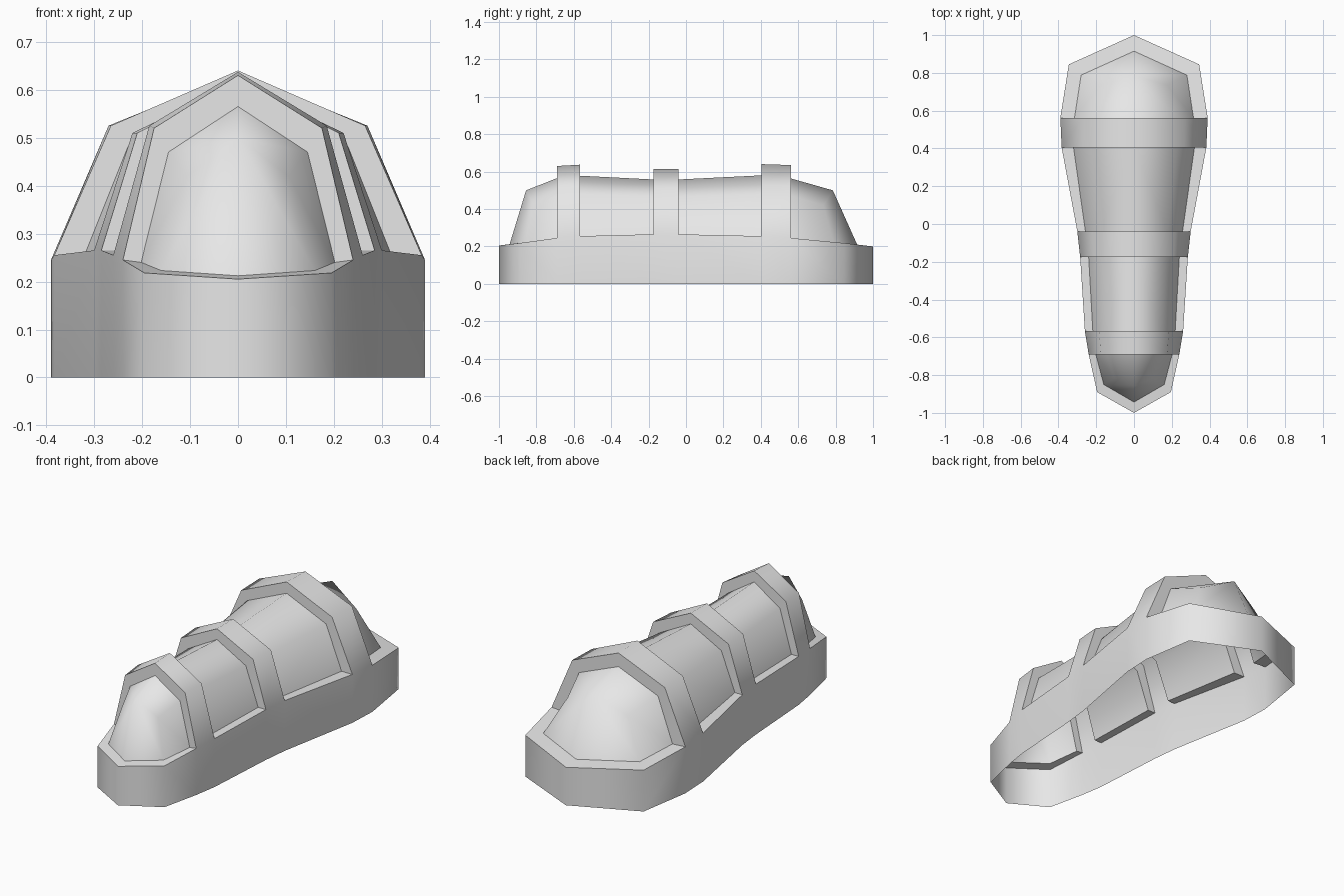
import bpy, bmesh, math
from mathutils import Vector

cube = bpy.data.objects.get("Cube")
if cube:
    bpy.data.objects.remove(cube, do_unlink=True)

grey = bpy.data.materials.new("light grey")
grey.use_nodes = True
grey.diffuse_color = (0.8, 0.8, 0.8, 1)
grey.node_tree.nodes["Principled BSDF"].inputs["Base Color"].default_value = (0.8, 0.8, 0.8, 1)


def build(name, faces, angle):
    """Make an object from half-side faces, mirrored across x = 0."""
    bm = bmesh.new()
    for f in faces:
        for side in (1, -1):
            bm.faces.new([bm.verts.new((x * side, y, z)) for x, y, z in f])
    bmesh.ops.remove_doubles(bm, verts=bm.verts, dist=0.0005)
    bmesh.ops.recalc_face_normals(bm, faces=bm.faces)
    mid = sum((v.co for v in bm.verts), Vector()) / len(bm.verts)
    mid.z = 0
    if sum(f.normal.dot(f.calc_center_median() - mid) * f.calc_area() for f in bm.faces) < 0:
        bmesh.ops.reverse_faces(bm, faces=bm.faces)
    mesh = bpy.data.meshes.new(name)
    bm.to_mesh(mesh)
    bm.free()
    mesh.materials.append(grey)
    obj = bpy.data.objects.new(name, mesh)
    bpy.context.collection.objects.link(obj)
    bpy.ops.object.select_all(action='DESELECT')
    obj.select_set(True)
    bpy.context.view_layer.objects.active = obj
    bpy.ops.object.shade_smooth_by_angle(angle=math.radians(angle))


def arch(y, base, shoulder, peak):
    """Half arch: base, shoulder and ridge points."""
    return [(base[0], y, base[1]), (shoulder[0], y, shoulder[1]), (0, y, peak)]


def strip(a, b):
    """Quads between two equal rows of points."""
    return [[a[i], a[i + 1], b[i + 1], b[i]] for i in range(len(a) - 1)]


# Rib edges and the sunken panel edge beside each one, front to back
ribs = [
    arch(-0.69, (0.24, 0.245), (0.175, 0.52), 0.63),
    arch(-0.567, (0.26, 0.255), (0.185, 0.525), 0.637),
    arch(-0.175, (0.285, 0.265), (0.21, 0.51), 0.615),
    arch(-0.04, (0.30, 0.265), (0.22, 0.51), 0.615),
    arch(0.405, (0.383, 0.255), (0.265, 0.525), 0.64),
    arch(0.562, (0.39, 0.245), (0.27, 0.525), 0.635),
]
insets = [
    arch(-0.69, (0.202, 0.24), (0.145, 0.47), 0.565),
    arch(-0.567, (0.218, 0.255), (0.15, 0.48), 0.578),
    arch(-0.175, (0.24, 0.265), (0.168, 0.465), 0.558),
    arch(-0.04, (0.257, 0.265), (0.178, 0.465), 0.558),
    arch(0.405, (0.32, 0.255), (0.23, 0.48), 0.58),
    arch(0.562, (0.315, 0.24), (0.23, 0.47), 0.563),
]

# Rounded ends: rim and panel foot points, corner then tip
front_rim = [(0.195, -0.89, 0.218), (0, -1, 0.205)]
front_foot = [(0.16, -0.85, 0.223), (0, -0.943, 0.212)]
front_crown = [(0.105, -0.815, 0.42), (0, -0.855, 0.5)]
back_rim = [(0.345, 0.845, 0.218), (0, 1, 0.2)]
back_foot = [(0.28, 0.788, 0.223), (0, 0.915, 0.21)]
back_crown = [(0.175, 0.735, 0.42), (0, 0.785, 0.5)]

# Frame: skirt wall, ribs, rib sides and ledges around the panels
rim = front_rim[::-1] + [r[0] for r in ribs] + back_rim
foot = front_foot[::-1] + [r[0] for r in insets] + back_foot
frame = strip(rim, [(x, y, 0) for x, y, z in rim])
for i in (0, 2, 4):
    frame += strip(ribs[i], ribs[i + 1])
for rib, inset in zip(ribs, insets):
    frame += strip(rib, inset)
for i, quad in enumerate(strip(rim, foot)):
    if i not in (2, 4, 6):
        frame.append(quad)
build("frame", frame, 70)

# Panels between the ribs
build("front_middle_panel", strip(insets[1], insets[2]), 70)
build("back_middle_panel", strip(insets[3], insets[4]), 70)


# Domed end panels
def dome(name, row, feet, crown):
    build(name, [
        [row[0], feet[0], crown[0], row[1]],
        [row[1], crown[0], crown[1], row[2]],
        [feet[0], feet[1], crown[1], crown[0]],
    ], 80)


dome("front_dome", insets[0], front_foot, front_crown)
dome("back_dome", insets[5], back_foot, back_crown)
